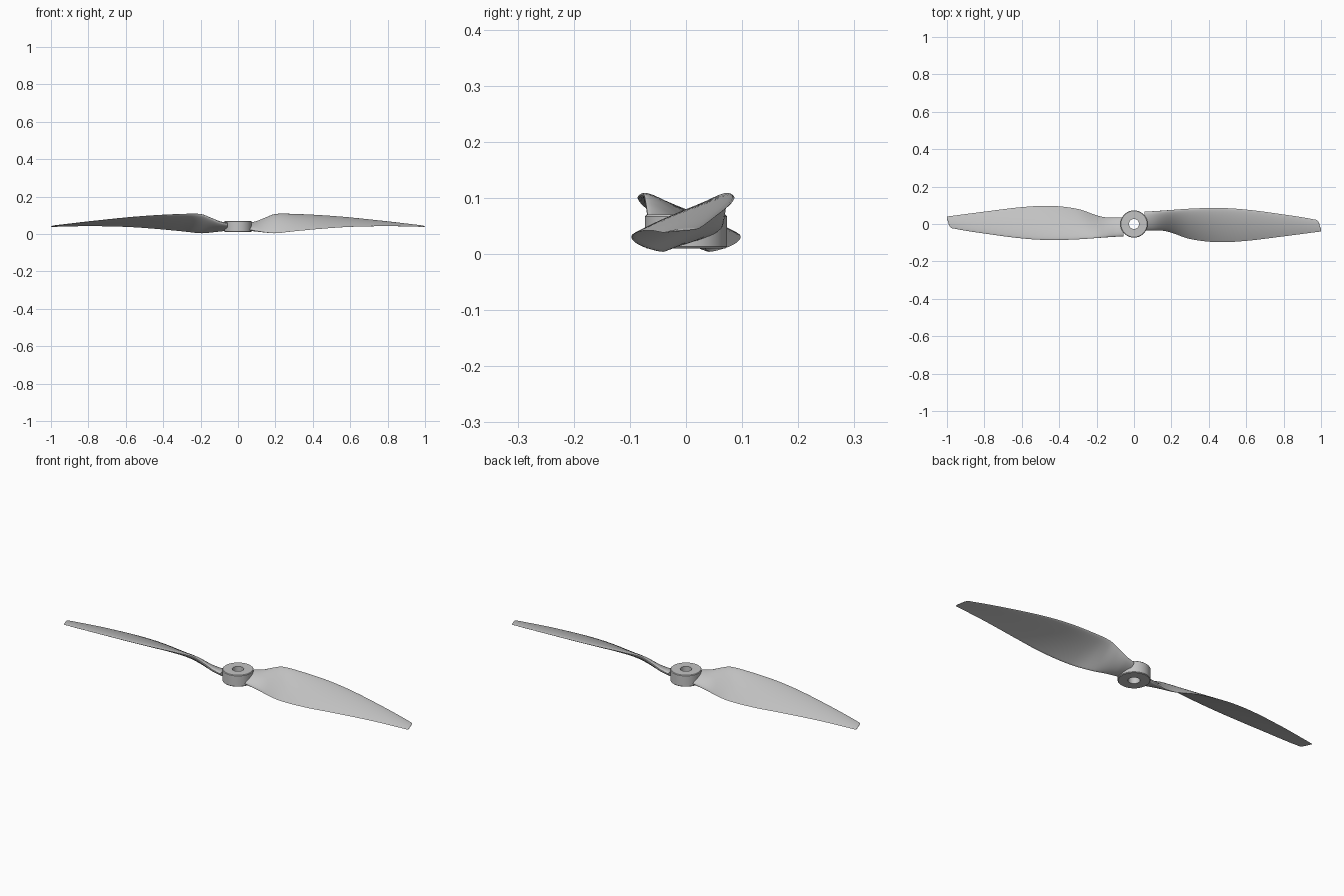
import bpy, bmesh, math
from mathutils import Matrix, Vector

cube = bpy.data.objects.get("Cube")
if cube:
    bpy.data.objects.remove(cube)

# one plain grey plastic
grey = bpy.data.materials.new("light grey plastic")
grey.use_nodes = True
colour = (0.55, 0.55, 0.55, 1)
grey.diffuse_color = colour
grey.node_tree.nodes["Principled BSDF"].inputs["Base Color"].default_value = colour


def finish(name, bm, angle):
    bmesh.ops.recalc_face_normals(bm, faces=bm.faces)
    mesh = bpy.data.meshes.new(name)
    bm.to_mesh(mesh)
    bm.free()
    mesh.materials.append(grey)
    obj = bpy.data.objects.new(name, mesh)
    bpy.context.collection.objects.link(obj)
    bpy.ops.object.select_all(action='DESELECT')
    obj.select_set(True)
    bpy.context.view_layer.objects.active = obj
    bpy.ops.object.shade_smooth_by_angle(angle=math.radians(angle))
    return obj


# hub: a turned ring with slightly chamfered rims and a shaft hole
def build_hub(outer=0.073, bore=0.027, low=0.01, high=0.07, rim=0.003):
    bm = bmesh.new()
    profile = [(bore, low), (outer - rim, low), (outer, low + rim),
               (outer, high - rim), (outer - rim, high), (bore, high)]
    verts = [bm.verts.new((r, 0, z)) for r, z in profile]
    edges = [bm.edges.new((a, b)) for a, b in zip(verts, verts[1:] + verts[:1])]
    bmesh.ops.spin(bm, geom=verts + edges, cent=(0, 0, 0), axis=(0, 0, 1),
                   angle=math.tau, steps=64)
    bmesh.ops.remove_doubles(bm, verts=bm.verts, dist=0.0001)
    return finish("hub", bm, 30)


# blade stations: span, leading y, leading z, trailing y, trailing z, thickness
STATIONS = [
    (0.055, 0.066, 0.054, -0.034, 0.024, 0.032),
    (0.1, 0.068, 0.066, -0.034, 0.016, 0.03),
    (0.15, 0.071, 0.088, -0.035, 0.008, 0.026),
    (0.2, 0.075, 0.106, -0.046, 0.004, 0.022),
    (0.3, 0.082, 0.106, -0.08, 0.014, 0.018),
    (0.45, 0.086, 0.099, -0.097, 0.028, 0.015),
    (0.6, 0.077, 0.087, -0.09, 0.038, 0.012),
    (0.8, 0.051, 0.066, -0.066, 0.042, 0.008),
    (0.96, 0.025, 0.047, -0.045, 0.039, 0.005),
    (0.985, 0.014, 0.044, -0.042, 0.038, 0.004),
    (1, -0.03, 0.04, -0.039, 0.038, 0.002),
]


def smooth_stations(steps=6):
    # cubic interpolation with finite-difference slopes along the span
    S = [Vector(s) for s in STATIONS]
    slopes = []
    for i in range(len(S)):
        a, b = S[max(i - 1, 0)], S[min(i + 1, len(S) - 1)]
        slopes.append((b - a) / (b[0] - a[0]))
    for i in range(len(S) - 1):
        a, b, h = S[i], S[i + 1], S[i + 1][0] - S[i][0]
        for k in range(steps):
            t = k / steps
            u = t * t * (3 - 2 * t)
            yield (a * (1 - u) + b * u + slopes[i] * h * t * (1 - t) ** 2
                   - slopes[i + 1] * h * t * t * (1 - t))
    yield S[-1]


def section(station, n=14):
    # cambered aerofoil, oval near the root and fine towards the tip
    x, ly, lz, ty, tz, thick = station
    lead, trail = Vector((x, ly, lz)), Vector((x, ty, tz))
    chord = lead - trail
    up = Vector((0, -chord.z, chord.y)).normalized()
    oval = max(0, min(1, (0.25 - x) / 0.15))
    upper, lower = [], []
    for i in range(n + 1):
        t = (1 - math.cos(math.pi * i / n)) / 2
        ellipse = math.sqrt(max(0, t * (1 - t)))
        foil = 1.3 * math.sqrt(t) * (1 - t) + 0.04 * t
        half = thick * (oval * ellipse + (1 - oval) * foil)
        camber = 0.12 * chord.length * t * (1 - t) * (1 - oval)
        middle = lead - chord * t + up * camber
        upper.append(middle + up * half)
        lower.append(middle - up * half)
    return upper + lower[-2:0:-1]


def build_blade(name, turn):
    bm = bmesh.new()
    rings = [[bm.verts.new(p) for p in section(s)] for s in smooth_stations()]
    for a, b in zip(rings, rings[1:]):
        for j in range(len(a)):
            k = (j + 1) % len(a)
            bm.faces.new((a[j], a[k], b[k], b[j]))
    bm.faces.new(rings[0])
    bm.faces.new(rings[-1])
    bm.transform(Matrix.Rotation(turn, 4, 'Z'))
    return finish(name, bm, 40)


build_hub()
build_blade("left_blade", 0)
build_blade("right_blade", math.pi)
